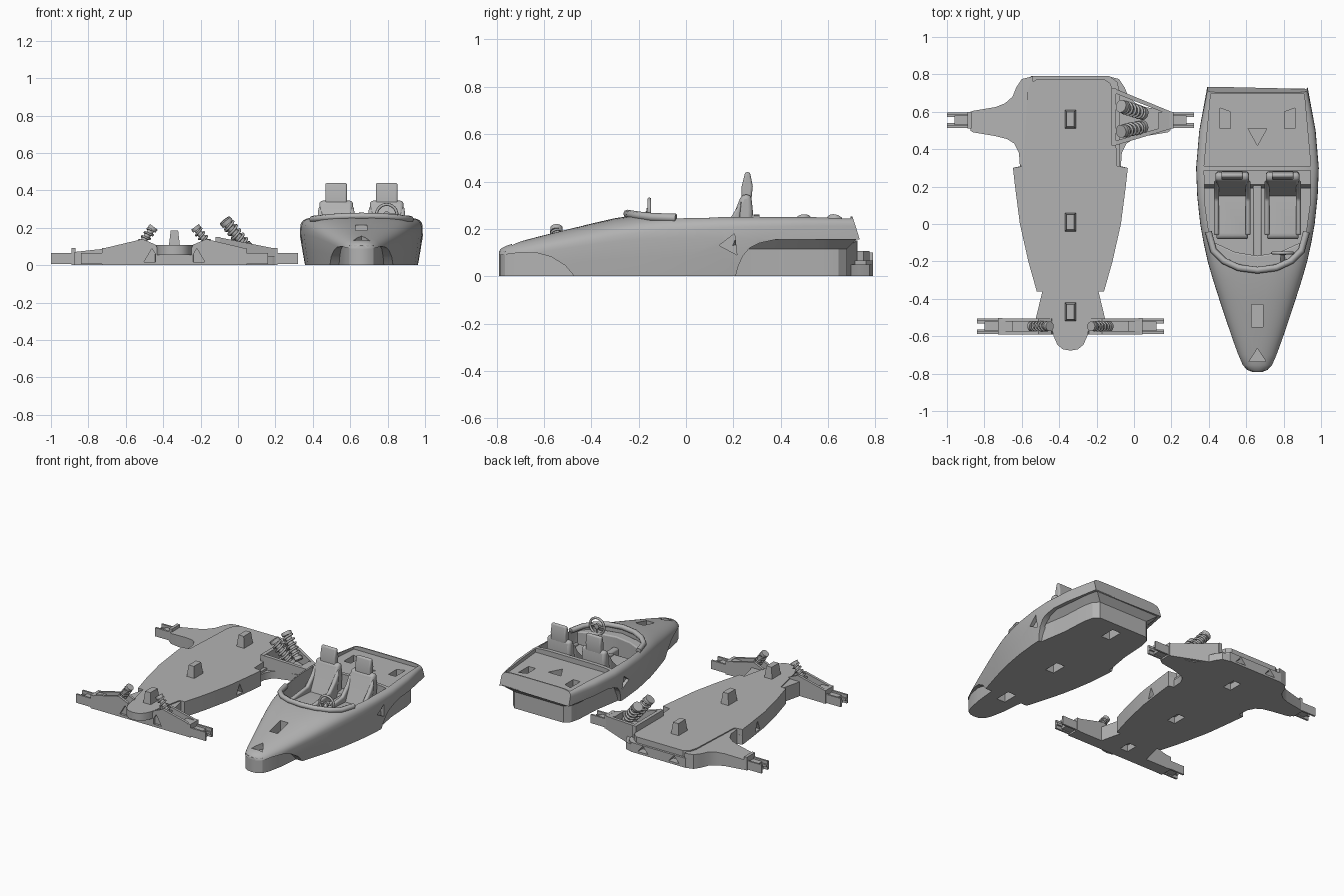
import bpy, bmesh, math
from mathutils import Vector

cube = bpy.data.objects.get("Cube")
if cube:
    bpy.data.objects.remove(cube)

grey = bpy.data.materials.new("plain grey")
grey.use_nodes = True
grey.diffuse_color = (0.45, 0.45, 0.45, 1)
grey.node_tree.nodes["Principled BSDF"].inputs["Base Color"].default_value = (0.45, 0.45, 0.45, 1)

BODY, CHASSIS = 0.66, -0.34      # centre lines of the two halves
parts = []


def finish(name, bm):
    bmesh.ops.recalc_face_normals(bm, faces=bm.faces)
    mesh = bpy.data.meshes.new(name)
    bm.to_mesh(mesh)
    bm.free()
    mesh.materials.append(grey)
    ob = bpy.data.objects.new(name, mesh)
    bpy.context.collection.objects.link(ob)
    parts.append(ob)
    return ob


def bridge(bm, rings):
    for a, b in zip(rings, rings[1:]):
        for i in range(len(a)):
            j = (i + 1) % len(a)
            bm.faces.new((a[i], a[j], b[j], b[i]))
    bm.faces.new(rings[0])
    bm.faces.new(rings[-1])


def prism(name, pts, lo, hi, axis="z", cx=0, top=None, slope=None):
    """Extrude a flat outline; top gives a different far outline, slope a height rule."""
    place = {"z": lambda u, v, w: (u + cx, v, w), "x": lambda u, v, w: (w + cx, u, v),
             "y": lambda u, v, w: (u + cx, w, v)}[axis]
    bm = bmesh.new()
    a = [bm.verts.new(place(u, v, lo)) for u, v in pts]
    b = [bm.verts.new(place(u, v, slope(u) if slope else hi)) for u, v in top or pts]
    bridge(bm, [a, b])
    return finish(name, bm)


def rect(x, y, w, h):
    return [(x - w / 2, y - h / 2), (x + w / 2, y - h / 2), (x + w / 2, y + h / 2), (x - w / 2, y + h / 2)]


def sym(half):
    return half + [(-x, y) for x, y in reversed(half) if x > 0]


def flip(pts, s):
    return [(s * x, y) for x, y in pts]


def cut(cutter, *targets):
    for ob in targets:
        m = ob.modifiers.new("cut", "BOOLEAN")
        m.operation, m.solver, m.object = "DIFFERENCE", "EXACT", cutter
        bpy.context.view_layer.objects.active = ob
        bpy.ops.object.modifier_apply(modifier=m.name)
    parts.remove(cutter)
    bpy.data.objects.remove(cutter)


def soften(ob, width, segments=3):
    m = ob.modifiers.new("rounded", "BEVEL")
    m.width, m.segments = width, segments
    return ob


def rod(name, p, q, r, r2=None):
    p, q = Vector(p), Vector(q)
    bm = bmesh.new()
    bmesh.ops.create_cone(bm, cap_ends=True, segments=20, radius1=r, radius2=r2 or r, depth=(q - p).length)
    bm.transform((q - p).to_track_quat("Z", "Y").to_matrix().to_4x4())
    bmesh.ops.translate(bm, verts=bm.verts, vec=(p + q) / 2)
    return finish(name, bm)


def tube(name, path, r, cyclic=False):
    cu = bpy.data.curves.new(name, "CURVE")
    cu.dimensions, cu.bevel_depth, cu.bevel_resolution, cu.use_fill_caps = "3D", r, 2, True
    sp = cu.splines.new("POLY")
    sp.points.add(len(path) - 1)
    for pt, co in zip(sp.points, path):
        pt.co = (*co, 1)
    sp.use_cyclic_u = cyclic
    cu.materials.append(grey)
    ob = bpy.data.objects.new(name, cu)
    bpy.context.collection.objects.link(ob)


def coilover(name, top, foot, r, turns=5):
    p, q = Vector(top), Vector(foot)
    rod(name + "_core", p, q, r * 0.6)
    rod(name + "_cap", p, p.lerp(q, 0.12), r * 0.95)
    rod(name + "_seat", p.lerp(q, 0.88), q, r * 0.95)
    rot = (q - p).to_track_quat("Z", "Y")
    n = turns * 14
    tube(name + "_coil", [p.lerp(q, 0.12 + 0.76 * i / n) + rot @ Vector(
        (math.cos(i * math.tau / 14) * r * 0.85, math.sin(i * math.tau / 14) * r * 0.85, 0)) for i in range(n + 1)], r * 0.2)


# Body shell: lofted sections of (y, half width, height, squareness)
stations = [(-.79, .035, .105, 2.3), (-.78, .058, .118, 2.3), (-.755, .08, .13, 2.3), (-.7, .103, .147, 2.3),
            (-.6, .138, .173, 2.4), (-.5, .172, .198, 2.5), (-.4, .205, .222, 2.6), (-.3, .237, .245, 2.8),
            (-.2, .266, .26, 3.1), (-.1, .288, .266, 3.5), (0, .306, .266, 4), (.15, .322, .264, 5),
            (.3, .328, .26, 6), (.5, .311, .257, 7), (.735, .268, .252, 8)]
bm = bmesh.new()
rings = []
for y, w, t, e in stations:
    mid = 0.6 * t
    ring = [(0.93 * w, 0), (0.97 * w, 0.3 * t)]
    for k in range(25):
        c, s = math.cos(math.pi * k / 24), math.sin(math.pi * k / 24)
        ring.append((math.copysign(abs(c) ** (2 / e), c) * w, mid + (t - mid) * max(s, 0) ** (2 / e)))
    ring += [(-0.97 * w, 0.3 * t), (-0.93 * w, 0)]
    rake = 0.33 if y > 0.7 else 0
    rings.append([bm.verts.new((x + BODY, y - rake * max(0, z - 0.155), z)) for x, z in ring])
bridge(bm, rings)
shell = finish("body_shell", bm)

# Wheel arches, cockpit and rear deck recess
front_arch = [(-.9, -.02), (-.9, .08), (-.76, .092), (-.7, .1), (-.63, .098), (-.57, .082), (-.51, .045), (-.455, -.02)]
rear_arch = [(.205, -.02), (.22, .04), (.24, .085), (.27, .12), (.31, .14), (.38, .155), (.9, .155), (.9, -.02)]
for arch in (front_arch, rear_arch):
    cut(prism("arch_cutter", arch, -.5, .5, "x", BODY), shell)
cockpit = [(0, -.235), (.1, -.222), (.18, -.185), (.235, -.13), (.262, -.03), (.28, .1), (.285, .285)]
cut(prism("cockpit_cutter", sym(cockpit), .09, .5, cx=BODY), shell)
cut(prism("deck_cutter", sym([(.285, .31), (.25, .695)]), .225, .5, cx=BODY), shell)

# Inset lower hull pieces behind the wheel openings
nose = prism("lower_nose", sym([(0, -.79), (.035, -.785), (.065, -.765), (.085, -.72), (.105, -.62), (.125, -.42)]),
             0, .105, cx=BODY)
hull = [(.285, .19), (.25, .4), (.24, .58), (.225, .645), (.19, .68)]
tail = prism("lower_tail", sym(hull), 0, .12, cx=BODY)
flare = prism("tail_flare", sym(hull), .115, .16, cx=BODY,
              top=sym([(.315, .21), (.3, .4), (.28, .58), (.27, .66), (.255, .725)]))

# Connector sockets
for y in (.56, .01, -.47):
    cut(prism("peg_cutter", rect(0, y, .065, .11), -.02, .075, cx=BODY), shell, nose, tail)
for s in (1, -1):
    cut(prism("deck_socket", flip([(.145, .51), (.2, .51), (.2, .62), (.145, .6)], s), .165, .4, cx=BODY), shell)
    cut(prism("side_socket", [(.14, .13), (.205, .18), (.215, .09)], s * .295, s * .5, "x", BODY), shell)
cut(prism("deck_triangle", [(-.05, .51), (.05, .51), (0, .42)], .165, .4, cx=BODY), shell)
cut(prism("nose_socket", rect(0, -.49, .062, .12), .14, .4, cx=BODY), shell)
cut(prism("nose_triangle", [(-.045, -.735), (.045, -.735), (0, -.665)], .112, .4, cx=BODY), shell)

# Cockpit: cowl lip, dashboard, tunnel, steering wheel
tube("cowl_lip", [(BODY + s * x, y - .012, .263 - .25 * x * x) for s, row in ((-1, cockpit[4:0:-1]), (1, cockpit[:5]))
                  for x, y in row], .018)
soften(prism("dashboard", sym([(0, -.24), (.18, -.2), (.24, -.14), (.25, -.09), (.12, -.15), (0, -.17)]),
             .08, .225, cx=BODY), .008)
soften(prism("centre_tunnel", rect(0, .05, .045, .47), .08, .15, cx=BODY), .01)
wx, wy, wz = BODY + .135, -.155, .27
tube("steering_wheel", [(wx + .055 * math.cos(a * math.tau / 32), wy, wz + .055 * math.sin(a * math.tau / 32))
                        for a in range(32)], .008, True)
rod("steering_hub", (wx, wy - .012, wz), (wx, wy + .008, wz), .018)
rod("steering_column", (wx, wy - .07, wz - .06), (wx, wy, wz), .012)
for a in (0, math.pi, -math.pi / 2):
    rod("steering_spoke", (wx, wy, wz), (wx + .053 * math.cos(a), wy, wz + .053 * math.sin(a)), .006)

# Two bucket seats
for s, side in ((1, "left"), (-1, "right")):
    sx = BODY + s * .135
    soften(prism(side + "_seat_cushion", [(-.08, .085), (.2, .085), (.18, .145), (-.06, .16), (-.08, .15)],
                 -.085, .085, "x", sx), .018)
    soften(prism(side + "_seat_back", [(.13, .1), (.27, .1), (.283, .27), (.275, .345), (.235, .345), (.205, .27)],
                 -.09, .09, "x", sx), .018)
    soften(prism(side + "_headrest", [(.235, .31), (.275, .31), (.282, .38), (.27, .44), (.25, .44), (.235, .38)],
                 -.058, .058, "x", sx), .019, 4)
    for b in (-1, 1):
        soften(prism(side + "_seat_bolster", [(-.06, .085), (.21, .085), (.235, .32), (.19, .25), (.13, .19), (-.06, .17)],
                     b * .07, b * .098, "x", sx), .01)

# Chassis: base plate and raised deck with pegs
base = prism("chassis_base", sym([(.1, -.59), (.14, -.36), (.18, -.36), (.225, -.2), (.27, 0), (.296, .2), (.307, .3),
                                  (.265, .31), (.265, .7), (.25, .76), (.21, .79)]), 0, .066, cx=CHASSIS)
deck = prism("chassis_deck", sym([(0, -.677), (.04, -.67), (.07, -.645), (.09, -.6), (.14, -.36), (.18, -.36),
                                  (.225, -.2), (.27, 0), (.296, .2), (.307, .3), (.25, .31), (.23, .7), (.215, .75),
                                  (.18, .775)]), .055, .107, cx=CHASSIS)
for y in (.56, .01, -.47):
    prism("chassis_peg", rect(0, y, .06, .1), .1, .185, cx=CHASSIS, top=rect(0, y, .04, .08))
    cut(prism("under_socket", rect(0, y, .06, .1), -.02, .045, cx=CHASSIS), base)
for s in (1, -1):
    cut(prism("flank_socket", [(.07, .015), (.13, .015), (.1, .085)], s * .25, s * .5, "x", CHASSIS), base, deck)
    cut(prism("stern_socket", [(s * .12 - .04, .015), (s * .12 + .04, .015), (s * .12, .062)],
              .74, .9, "y", CHASSIS), base)


def hub(name, s, x0, x1, y):
    """Wheel mount: upright, core and two outer rails."""
    mid, length = s * (x0 + x1) / 2, x1 - x0
    prism(name + "_upright", rect(s * x0, y, .022, .09), 0, .092, cx=CHASSIS)
    prism(name + "_core", rect(mid - s * .02, y, length - .04, .05), .012, .055, cx=CHASSIS)
    for d in (-.034, .034):
        prism(name + "_rail", rect(mid, y + d, length, .013), .006, .066, cx=CHASSIS)
        prism(name + "_flange", rect(mid, y + d * .8, length, .022), .028, .044, cx=CHASSIS)


# Rear arms: faired on one side, open frame with springs on the other
fairing = [(.2, .3), (.27, .31), (.275, .38), (.3, .43), (.34, .455), (.4, .47), (.52, .49), (.535, .5), (.535, .6),
           (.52, .605), (.4, .625), (.35, .645), (.31, .68), (.29, .73), (.26, .775), (.2, .79)]
prism("rear_right_fairing", flip(fairing, -1), 0, 0, cx=CHASSIS, slope=lambda x: .1 - .11 * max(0, -x - .27))
prism("rear_left_tray", fairing, 0, .05, cx=CHASSIS)
frame_top = lambda x: .15 - .2 * max(0, x - .235)
for wall in ([(.235, .725), (.54, .6), (.54, .58), (.235, .7)], [(.24, .42), (.54, .51), (.54, .53), (.24, .445)]):
    prism("rear_left_frame", wall, 0, 0, cx=CHASSIS, slope=frame_top)
prism("rear_left_tip", [(.47, .6), (.54, .595), (.54, .515), (.47, .51)], 0, 0, cx=CHASSIS, slope=frame_top)
prism("spring_bulkhead", [(.22, .42), (.245, .42), (.245, .725), (.22, .725)], 0, .15, cx=CHASSIS)
for y, d in ((.63, .59), (.495, .52)):
    coilover("rear_spring", (CHASSIS + .27, y, .24), (CHASSIS + .39, d, .09), .036)

# Front axle: beam, profiled walls, fins and springs
beam = prism("front_beam", rect(0, -.547, .76, .084), 0, .05, cx=CHASSIS)
for s, side in ((1, "left"), (-1, "right")):
    hub("rear_" + side + "_hub", s, .54, .66, .555)
    hub("front_" + side + "_hub", s, .375, .5, -.547)
    cheek = flip([(.06, 0), (.38, 0), (.38, .09), (.17, .14), (.1, .11), (.075, .05)], s)
    for y0, y1 in ((-.59, -.572), (-.522, -.505)):
        wall = prism("front_" + side + "_wall", cheek, y0, y1, "y", CHASSIS)
        if y0 < -.58:
            socket = [(s * .12 - .042, .018), (s * .12 + .042, .018), (s * .12, .09)]
            cut(prism("axle_socket", socket, -.7, -.575, "y", CHASSIS), wall, beam)
    prism("front_" + side + "_tip", rect(s * .345, -.547, .07, .06), 0, .09, cx=CHASSIS)
    prism("front_" + side + "_fin", flip([(.12, -.36), (.15, -.36), (.185, -.505), (.1, -.505)], s), 0, .1, cx=CHASSIS)
    coilover("front_" + side + "_spring", (CHASSIS + s * .11, -.547, .205), (CHASSIS + s * .21, -.547, .07), .027)

# Smooth rounded areas and keep crisp edges
bpy.ops.object.select_all(action="DESELECT")
for ob in parts:
    ob.select_set(True)
bpy.context.view_layer.objects.active = shell
bpy.ops.object.shade_smooth_by_angle(angle=math.radians(32))
